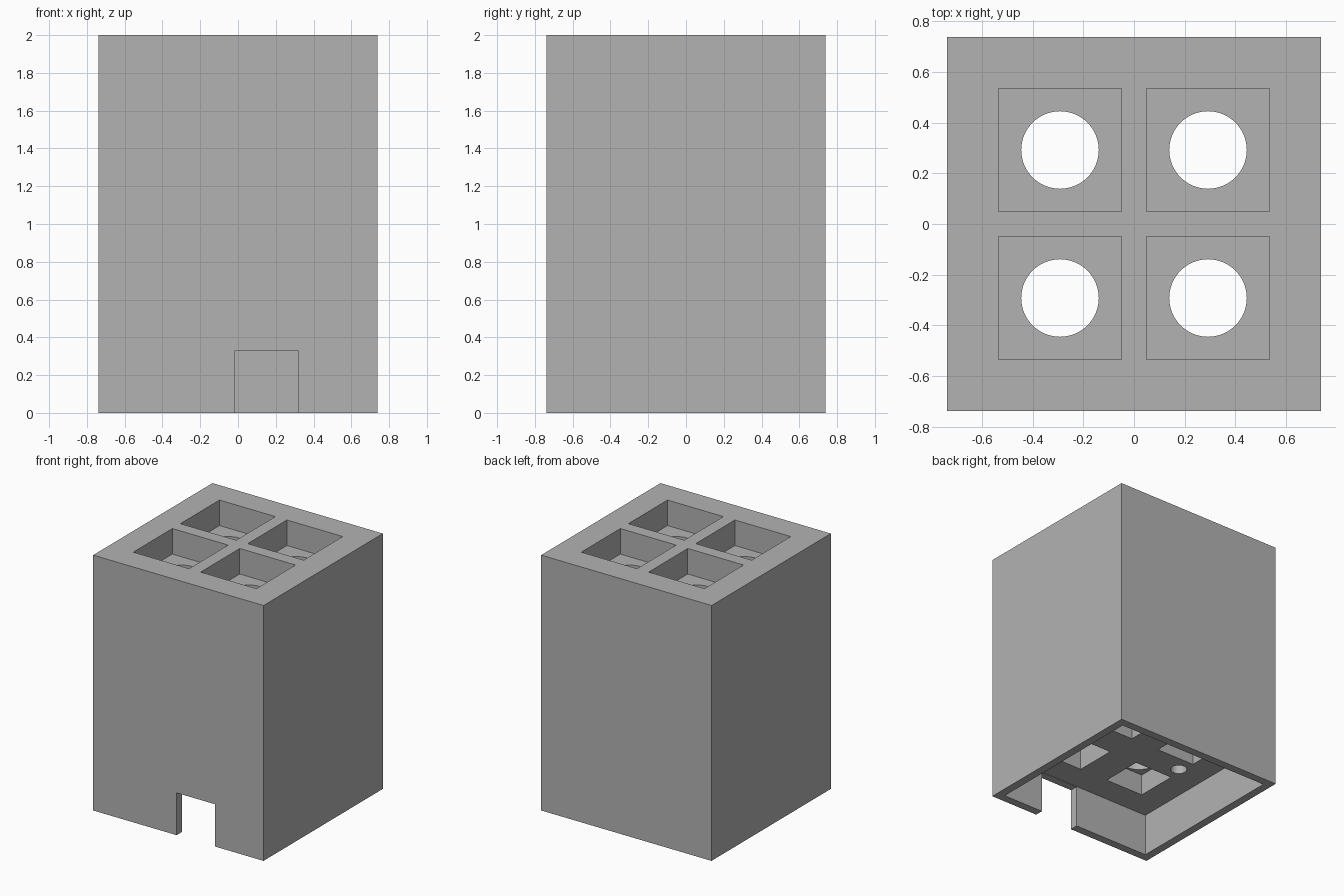
import bpy
import bmesh
from mathutils import Matrix, Vector

# Remove the default cube
old = bpy.data.objects.get("Cube")
if old:
    bpy.data.objects.remove(old, do_unlink=True)

HALF = 0.738     # half width of the block
INNER = 0.673    # half width of the hollow base
CEILING = 0.333  # height of the hollow base
PITCH = 0.292    # offset of each well from the centre

# Single grey material
grey = bpy.data.materials.new("plain_grey")
grey.use_nodes = True
colour = (0.45, 0.45, 0.45, 1)
grey.diffuse_color = colour
grey.node_tree.nodes["Principled BSDF"].inputs["Base Color"].default_value = colour


def finish(name, bm):
    mesh = bpy.data.meshes.new(name)
    bm.to_mesh(mesh)
    bm.free()
    mesh.materials.append(grey)
    obj = bpy.data.objects.new(name, mesh)
    bpy.context.collection.objects.link(obj)
    return obj


def box(name, low, high):
    low, high = Vector(low), Vector(high)
    bm = bmesh.new()
    place = Matrix.Translation((low + high) / 2) @ Matrix.Diagonal((high - low).to_4d())
    bmesh.ops.create_cube(bm, size=1, matrix=place)
    return finish(name, bm)


def square(name, x, y, half, bottom, top):
    return box(name, (x - half, y - half, bottom), (x + half, y + half, top))


def cylinder(name, x, y, radius, bottom, top):
    bm = bmesh.new()
    bmesh.ops.create_cone(bm, cap_ends=True, segments=64, radius1=radius, radius2=radius,
                          depth=top - bottom,
                          matrix=Matrix.Translation((x, y, (bottom + top) / 2)))
    return finish(name, bm)


def cut(target, cutter):
    cutter.hide_render = True
    mod = target.modifiers.new(cutter.name, "BOOLEAN")
    mod.operation = "DIFFERENCE"
    mod.solver = "EXACT"
    mod.object = cutter
    bpy.context.view_layer.objects.active = target
    bpy.ops.object.modifier_apply(modifier=mod.name)
    bpy.data.objects.remove(cutter, do_unlink=True)


# Main block, hollow base and front cable notch
block = square("holder_block", 0, 0, HALF, 0, 2)
cut(block, square("base_hollow", 0, 0, INNER, -0.1, CEILING))
cut(block, box("cable_notch", (-0.015, -0.9, -0.1), (0.318, -0.64, 0.331)))

# Four wells, each with a round bore and a square pocket underneath
for x in (-PITCH, PITCH):
    for y in (-PITCH, PITCH):
        cut(block, square("well", x, y, 0.242, 1.8, 2.1))
        cut(block, square("pocket", x, y, 0.167, 0.25, 0.5))
        cut(block, cylinder("bore", x, y, 0.153, 0.45, 1.9))

# Small screw hole in the ceiling of the base
cut(block, cylinder("screw_hole", -0.428, 0, 0.06, 0.25, 0.6))

# Smooth the round walls, keep the edges sharp
bpy.ops.object.select_all(action="DESELECT")
block.select_set(True)
bpy.context.view_layer.objects.active = block
bpy.ops.object.shade_smooth_by_angle(angle=0.5)
